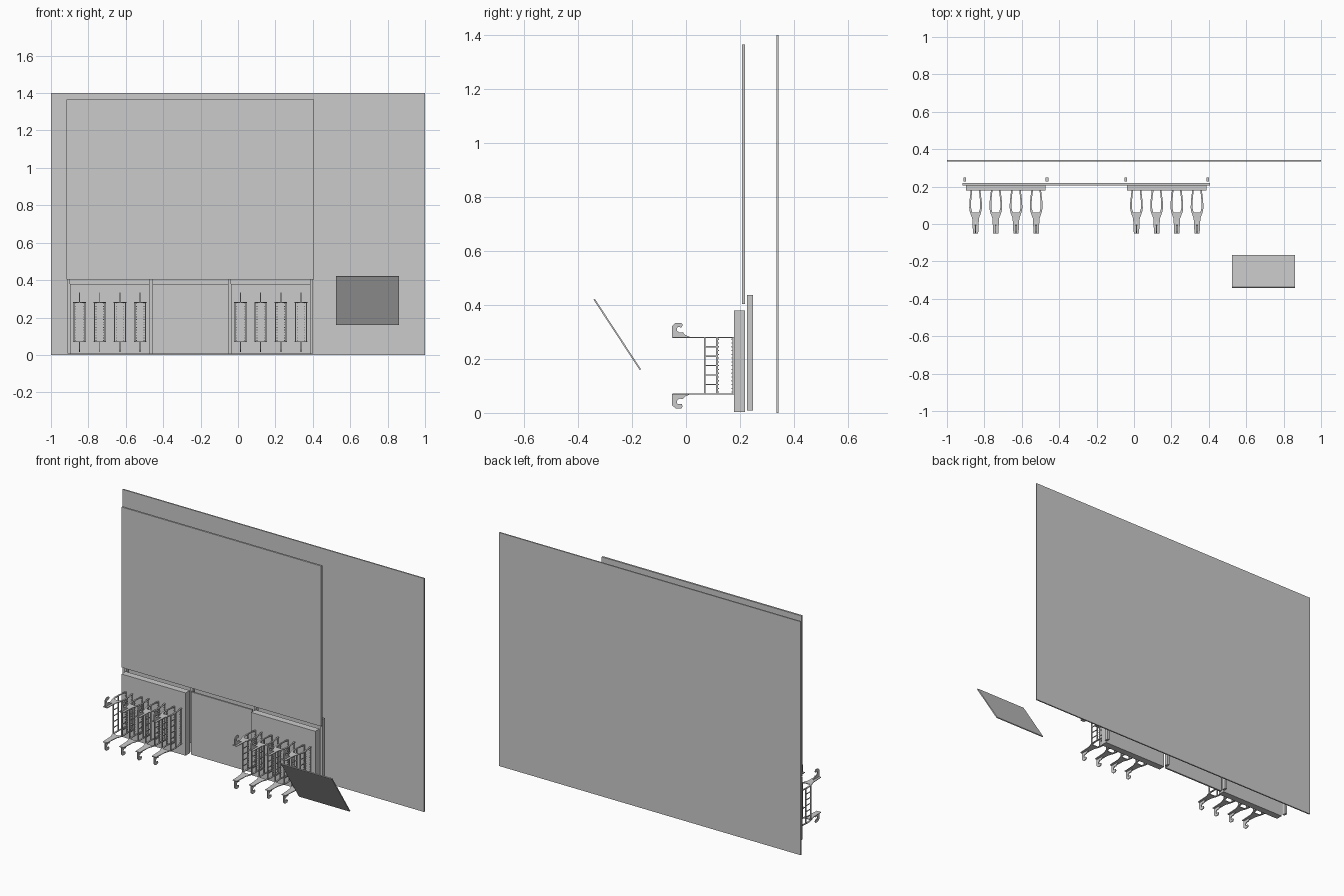
import bpy, bmesh
from mathutils import Vector

if "Cube" in bpy.data.objects:
    bpy.data.objects.remove(bpy.data.objects["Cube"])

MID_Z = 0.175  # symmetry height of the brackets


def add_box(bm, x0, x1, y0, y1, z0, z1):
    m = bmesh.ops.create_cube(bm, size=1)
    for v in m['verts']:
        v.co = Vector(((x0 + x1) / 2 + v.co.x * (x1 - x0),
                       (y0 + y1) / 2 + v.co.y * (y1 - y0),
                       (z0 + z1) / 2 + v.co.z * (z1 - z0)))


def add_prism(bm, pts, depth):
    """Extrude a closed outline along the given vector."""
    f = bm.faces.new([bm.verts.new(p) for p in pts])
    ext = bmesh.ops.extrude_face_region(bm, geom=[f], use_keep_orig=True)
    verts = [g for g in ext['geom'] if isinstance(g, bmesh.types.BMVert)]
    bmesh.ops.translate(bm, verts=verts, vec=depth)


def finish(bm, name):
    bmesh.ops.recalc_face_normals(bm, faces=bm.faces)
    me = bpy.data.meshes.new(name)
    bm.to_mesh(me)
    bm.free()
    return me


def place(me, name, x=0):
    o = bpy.data.objects.new(name, me)
    o.location.x = x
    bpy.context.collection.objects.link(o)
    return o


def box(name, *dims):
    bm = bmesh.new()
    add_box(bm, *dims)
    return place(finish(bm, name), name)


# Large flat panels
box("back_wall", -1, 1, 0.335, 0.343, 0, 1.4)
box("upper_panel", -0.918, 0.407, 0.207, 0.218, 0.403, 1.365)
box("middle_panel", -0.458, -0.052, 0.207, 0.217, 0.004, 0.38)

# Rack boards and rear posts
for side, x in (("left", -0.685), ("right", 0.175)):
    box(side + "_rack_board", x - 0.213, x + 0.213, 0.178, 0.218, 0.004, 0.38)
    for s in (-1, 1):
        px = x + s * 0.22
        box(side + "_rear_post", px - 0.007, px + 0.007, 0.226, 0.248, 0.008, 0.437)

# Tilted sign board
bm = bmesh.new()
add_prism(bm, [(0.525, -0.343, 0.420), (0.525, -0.338, 0.423),
               (0.525, -0.167, 0.162), (0.525, -0.172, 0.159)], (0.337, 0, 0))
place(finish(bm, "sign_board"), "sign_board")

# Bracket: two forked plates with hooks, joined by ladder sides
half = [(0.014, -0.050), (0.016, -0.005), (0.018, 0.03), (0.029, 0.06),
        (0.034, 0.085), (0.033, 0.12), (0.026, 0.18),
        (0.018, 0.18), (0.024, 0.12), (0.024, 0.085), (0.018, 0.062)]
outline = half + [(-x, y) for x, y in reversed(half)]
hook = [(-0.051, 0.28), (0.018, 0.28), (-0.003, 0.289), (-0.012, 0.299),
        (-0.024, 0.297), (-0.034, 0.305), (-0.032, 0.318), (-0.016, 0.317),
        (-0.012, 0.326), (-0.018, 0.334), (-0.038, 0.334), (-0.051, 0.322)]
bm = bmesh.new()
for s in (1, -1):
    zf = lambda z: MID_Z + s * (z - MID_Z)
    add_prism(bm, [(x, y, zf(0.278)) for x, y in outline], (0, 0, s * 0.004))
    add_prism(bm, [(-0.0025, y, zf(z)) for y, z in hook], (0.005, 0, 0))
for s in (-1, 1):
    # upright bars
    for x, y, w in ((0.029, 0.069, 0.003), (0.029, 0.115, 0.003), (0.020, 0.175, 0.002)):
        add_box(bm, s * x - w, s * x + w, y - 0.003, y + 0.003, 0.07, 0.28)
    # ladder rungs
    for i in range(1, 6):
        z = 0.07 + i * 0.035
        add_box(bm, s * 0.029 - 0.002, s * 0.029 + 0.002, 0.069, 0.115, z - 0.002, z + 0.002)
    # small teeth along the rear uprights
    for i in range(15):
        z = 0.077 + i * 0.014
        add_box(bm, s * 0.029 - 0.002, s * 0.029 + 0.002, 0.115, 0.122, z - 0.002, z + 0.002)
        add_box(bm, s * 0.020 - 0.002, s * 0.020 + 0.002, 0.169, 0.175, z - 0.002, z + 0.002)
bracket = finish(bm, "bracket")

# Four brackets on each board
for start in (-0.847, 0.013):
    for i in range(4):
        place(bracket, "bracket", start + i * 0.108)
